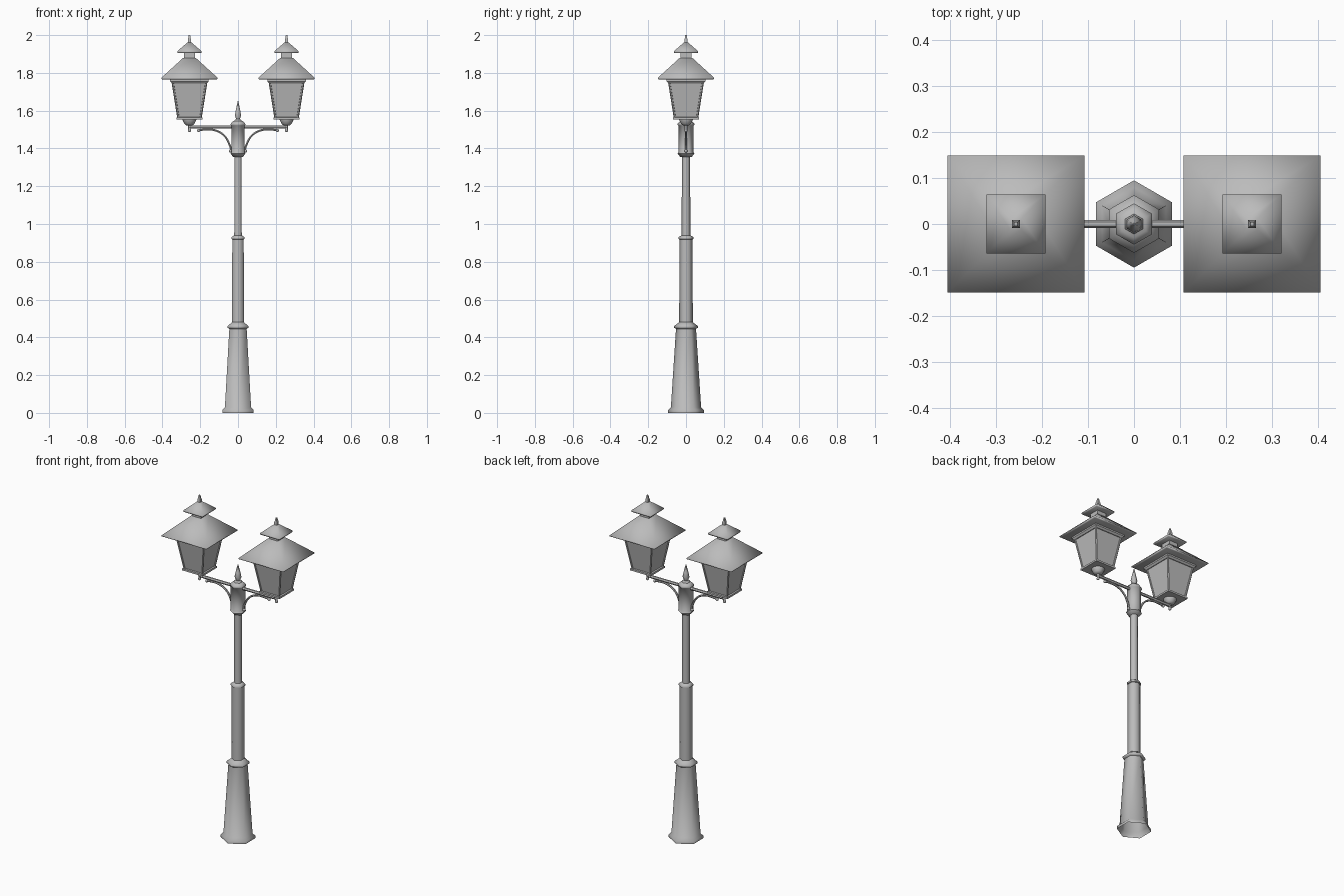
import bpy, math
from mathutils import Vector

cube = bpy.data.objects.get("Cube")
if cube:
    bpy.data.objects.remove(cube)

metal = bpy.data.materials.new("grey metal")
metal.use_nodes = True
GREY = (0.5, 0.5, 0.5, 1)
metal.diffuse_color = GREY
metal.node_tree.nodes["Principled BSDF"].inputs["Base Color"].default_value = GREY


def finish(ob, angle):
    """Assign the metal and shade smooth up to an angle."""
    ob.data.materials.append(metal)
    bpy.ops.object.select_all(action="DESELECT")
    ob.select_set(True)
    bpy.context.view_layer.objects.active = ob
    bpy.ops.object.shade_smooth_by_angle(angle=math.radians(angle))
    return ob


def loft(name, profile, sides, x=0, angle=62, bottom=True):
    """Stack rings of (half width, z); four-sided rings are axis-aligned squares."""
    turn, grow = (math.pi / 4, math.sqrt(2)) if sides == 4 else (math.pi / 2, 1)
    verts, faces = [], []
    for r, z in profile:
        for i in range(sides):
            a = turn + i * math.tau / sides
            verts.append((x + r * grow * math.cos(a), r * grow * math.sin(a), z))
    for k in range(len(profile) - 1):
        for i in range(sides):
            j = (i + 1) % sides
            a, b = k * sides, (k + 1) * sides
            faces.append((a + i, a + j, b + j, b + i))
    if bottom:
        faces.append(tuple(reversed(range(sides))))
    faces.append(tuple(range(len(verts) - sides, len(verts))))
    me = bpy.data.meshes.new(name)
    me.from_pydata(verts, [], faces)
    ob = bpy.data.objects.new(name, me)
    bpy.context.collection.objects.link(ob)
    return finish(ob, angle)


def rod(name, points, radius, smooth=True):
    """Round bar along a path."""
    cu = bpy.data.curves.new(name, "CURVE")
    cu.dimensions = "3D"
    cu.bevel_depth, cu.bevel_resolution, cu.use_fill_caps = radius, 1, True
    sp = cu.splines.new("BEZIER")
    sp.bezier_points.add(len(points) - 1)
    for bp, p in zip(sp.bezier_points, points):
        bp.co = p
        bp.handle_left_type = bp.handle_right_type = "AUTO" if smooth else "VECTOR"
    sp.resolution_u = 5 if smooth else 1
    ob = bpy.data.objects.new(name, cu)
    bpy.context.collection.objects.link(ob)
    bpy.ops.object.select_all(action="DESELECT")
    ob.select_set(True)
    bpy.context.view_layer.objects.active = ob
    bpy.ops.object.convert(target="MESH")
    return finish(bpy.context.object, 50)


def ball(name, centre, radius):
    bpy.ops.mesh.primitive_uv_sphere_add(segments=10, ring_count=6, radius=radius, location=centre)
    bpy.context.object.name = name
    return finish(bpy.context.object, 60)


# Hexagonal post
loft("base", [(.095, 0), (.095, .015), (.08, .03), (.053, .445), (.063, .45),
              (.063, .46), (.04, .477), (.036, .48)], 6, bottom=False)
loft("middle_shaft", [(.036, .46), (.035, .918), (.04, .92), (.04, .93), (.024, .94)], 6)
loft("upper_shaft", [(.023, .92), (.022, 1.365)], 6)
loft("post_head", [(.03, 1.355), (.045, 1.372), (.04, 1.38), (.04, 1.52),
                   (.045, 1.524), (.045, 1.53), (.03, 1.545)], 6)
loft("finial", [(.022, 1.54), (.022, 1.55), (.012, 1.555), (.019, 1.575),
                (.014, 1.6), (.002, 1.65)], 6)

for side, s in (("left", 1), ("right", -1)):
    cx = s * .257
    # Arm and curved bracket
    rod(side + "_arm", [(s * .03, 0, 1.514), (cx, 0, 1.514)], .009, False)
    rod(side + "_bracket", [(s * .034, 0, 1.385), (s * .045, 0, 1.42), (s * .075, 0, 1.47),
                            (s * .125, 0, 1.497), (s * .175, 0, 1.5), (s * .207, 0, 1.496)], .006)
    ball(side + "_bracket_scroll", (s * .208, 0, 1.495), .009)
    ball(side + "_bracket_foot", (s * .04, 0, 1.387), .009)
    loft(side + "_lamp_stem", [(.006, 1.488), (.009, 1.493), (.007, 1.5), (.007, 1.535)], 10, cx)
    loft(side + "_lamp_cup", [(.016, 1.522), (.026, 1.53), (.037, 1.552), (.037, 1.558)], 16, cx, 40)

    # Lantern body: floor plate, panes, corner bars, top rail
    loft(side + "_lamp_floor", [(.068, 1.553), (.068, 1.564), (.062, 1.566)], 4, cx, 30)
    loft(side + "_lamp_panes", [(.059, 1.564), (.089, 1.748)], 4, cx, 30)
    for sx in (1, -1):
        for sy in (1, -1):
            low = Vector((cx + sx * .059, sy * .059, 1.562))
            high = Vector((cx + sx * .089, sy * .089, 1.75))
            rod(side + "_corner_bar", [low, high], .006, False)
    loft(side + "_lamp_top_rail", [(.093, 1.745), (.102, 1.755), (.102, 1.766)], 4, cx, 30)

    # Roof, vent neck, cap and spike
    loft(side + "_roof", [(.142, 1.764), (.149, 1.768), (.149, 1.774), (.035, 1.878)], 4, cx)
    loft(side + "_vent_neck", [(.03, 1.87), (.03, 1.91)], 4, cx)
    loft(side + "_cap", [(.06, 1.904), (.064, 1.908), (.064, 1.915), (.012, 1.96)], 4, cx)
    loft(side + "_spike", [(.009, 1.955), (.009, 1.975), (.006, 1.985), (.004, 2)], 4, cx)
